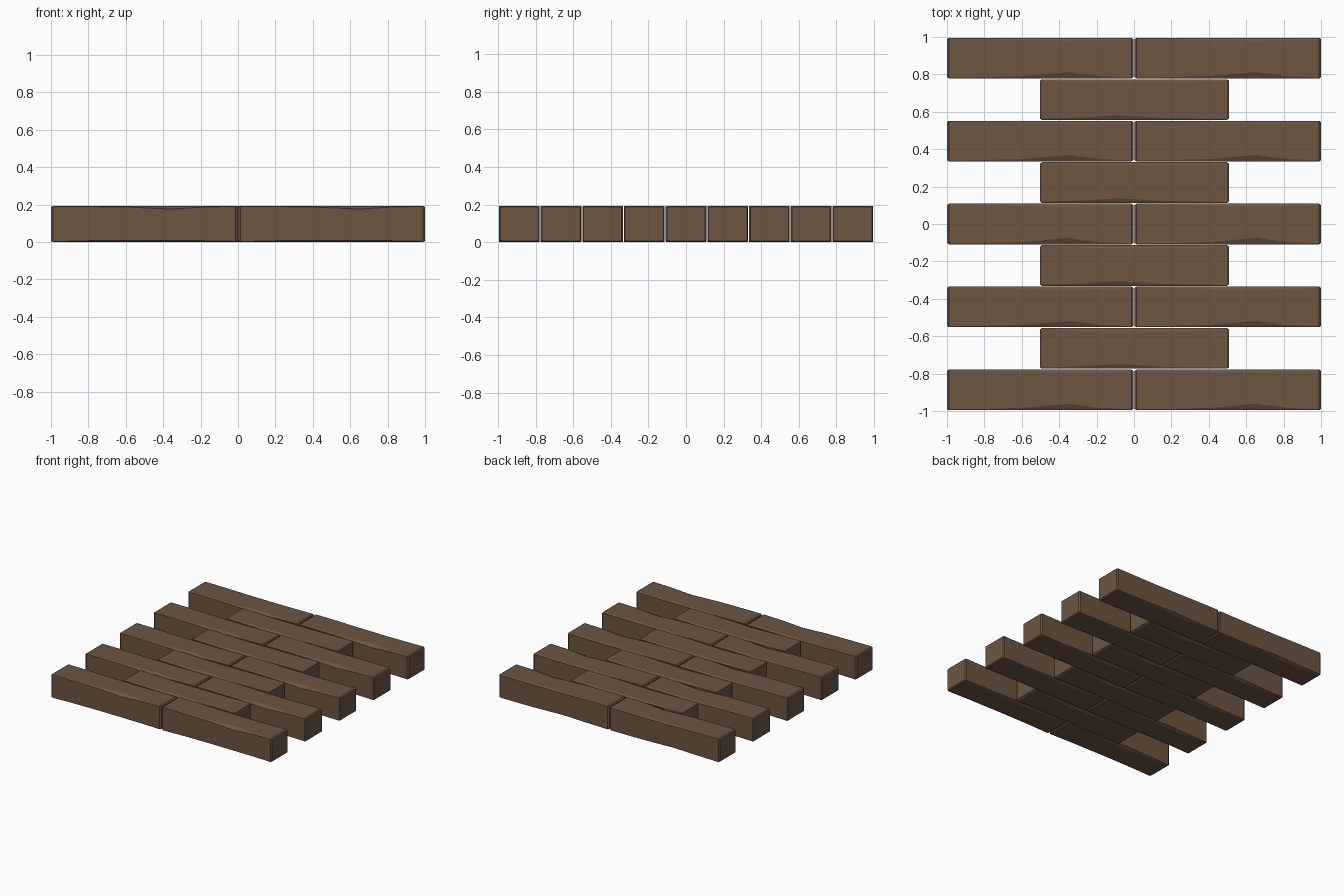
import bpy, bmesh
from math import pi

if "Cube" in bpy.data.objects:
    bpy.data.objects.remove(bpy.data.objects["Cube"])

WIDTH, HEIGHT, PITCH = 0.217, 0.193, 0.2217
wood = bpy.data.materials.new("brown_wood")
wood.diffuse_color = (0.15, 0.092, 0.055, 1)
wood.use_nodes = True
wood.node_tree.nodes["Principled BSDF"].inputs["Base Color"].default_value = wood.diffuse_color

# Worn chamfer size of the four long edges at stations along the plank (-0.5 .. 0.5)
STATIONS = [-0.49, -0.3, -0.08, 0.15, 0.32, 0.49]
WEAR = {
    "front_top":    [0.005, 0.007, 0.013, 0.034, 0.012, 0.005],
    "back_top":     [0.004, 0.006, 0.013, 0.016, 0.013, 0.010],
    "back_bottom":  [0.006, 0.012, 0.024, 0.010, 0.006, 0.005],
    "front_bottom": [0.005, 0.014, 0.018, 0.016, 0.014, 0.008],
}


def ring(x, chamfers, inset=0.0):
    """Eight-sided section: a rectangle with four worn corners."""
    hy, hz = WIDTH / 2 - inset, HEIGHT / 2 - inset
    corners = [(-1, 1), (1, 1), (1, -1), (-1, -1)]
    pts = []
    for i, ((sy, sz), c) in enumerate(zip(corners, chamfers)):
        side = (x, sy * hy, sz * (hz - c * 0.5))
        flat = (x, sy * (hy - c), sz * hz)
        pts += [side, flat] if i % 2 == 0 else [flat, side]
    return pts


def plank_mesh(name, length):
    bm = bmesh.new()
    sections = [(s * length, [w[i] for w in WEAR.values()], 0.0)
                for i, s in enumerate(STATIONS)]
    # softened ends
    sections.insert(0, (-length / 2, sections[0][1], 0.007))
    sections.append((length / 2, sections[-1][1], 0.007))
    rings = [[bm.verts.new(p) for p in ring(*s)] for s in sections]
    for a, b in zip(rings, rings[1:]):
        for i in range(8):
            j = (i + 1) % 8
            bm.faces.new((a[i], a[j], b[j], b[i]))
    bm.faces.new(rings[0])
    bm.faces.new(rings[-1])
    bmesh.ops.recalc_face_normals(bm, faces=bm.faces[:])
    mesh = bpy.data.meshes.new(name)
    bm.to_mesh(mesh)
    bm.free()
    mesh.materials.append(wood)
    return mesh


def add_plank(name, mesh, x, y, flip=False):
    ob = bpy.data.objects.new(name, mesh)
    ob.location = (x, y, HEIGHT / 2)
    ob.rotation_euler.x = pi if flip else 0
    bpy.context.collection.objects.link(ob)


long_row = plank_mesh("outer_plank", 0.996)
short_row = plank_mesh("middle_plank", 1.01)

# Nine rows: pairs of planks alternating with a single centred plank
for r in range(9):
    y = (4 - r) * PITCH
    if r % 2 == 0:
        add_plank(f"left_plank_{r + 1}", long_row, -0.502, y)
        add_plank(f"right_plank_{r + 1}", long_row, 0.502, y)
    else:
        add_plank(f"middle_plank_{r + 1}", short_row, 0.002, y, flip=True)
